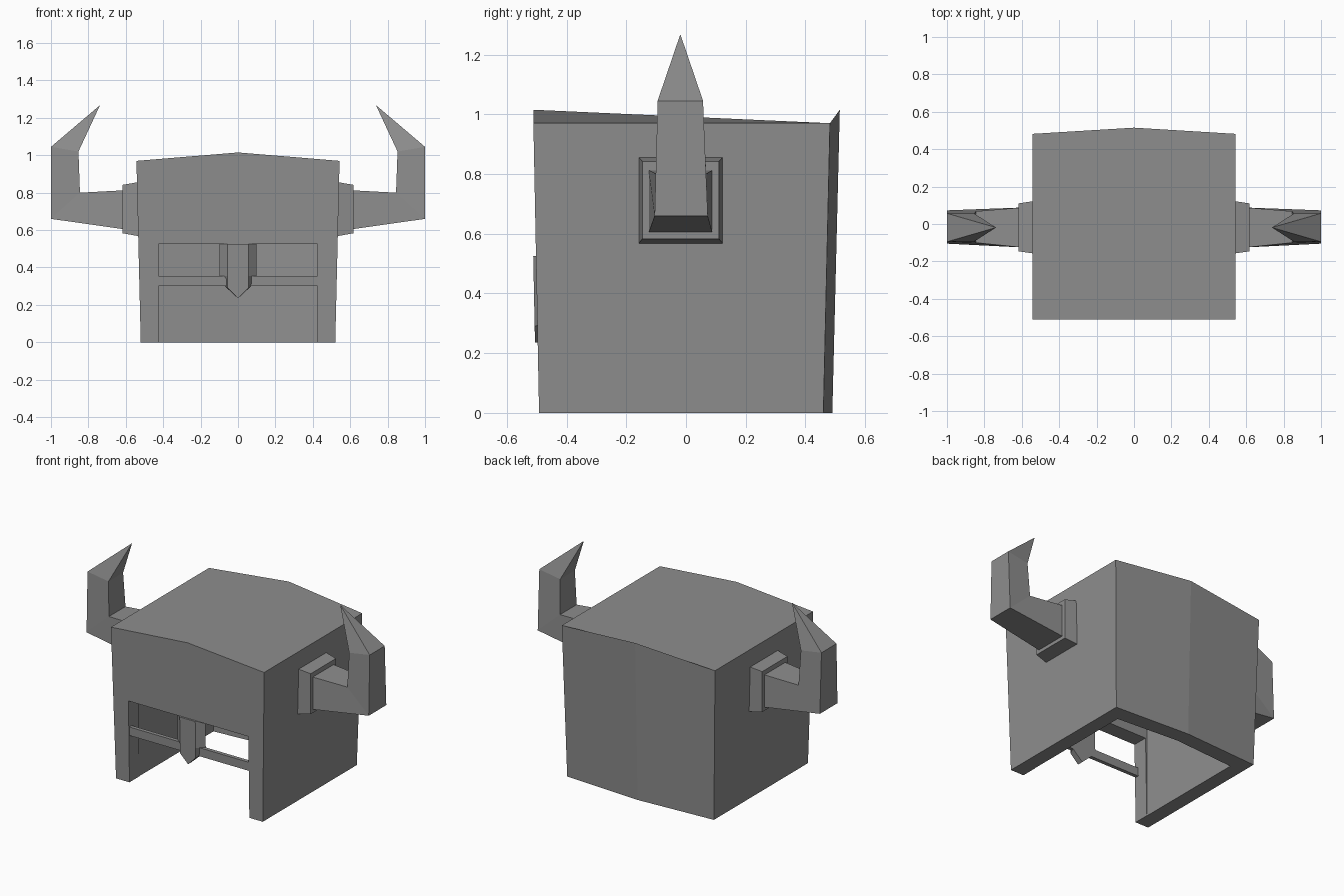
import bpy, bmesh

if "Cube" in bpy.data.objects:
    bpy.data.objects.remove(bpy.data.objects["Cube"], do_unlink=True)

# Single grey metal colour
GREY = (0.27, 0.27, 0.27, 1)
metal = bpy.data.materials.new("grey metal")
metal.use_nodes = True
metal.diffuse_color = GREY
metal.node_tree.nodes["Principled BSDF"].inputs["Base Color"].default_value = GREY


def loft(name, rings):
    """Join equal-length rings of points with quads and cap both ends."""
    bm = bmesh.new()
    loops = [[bm.verts.new(p) for p in ring] for ring in rings]
    for a, b in zip(loops, loops[1:]):
        for i in range(len(a)):
            j = (i + 1) % len(a)
            bm.faces.new((a[i], a[j], b[j], b[i]))
    bm.faces.new(loops[0])
    bm.faces.new(loops[-1])
    bmesh.ops.remove_doubles(bm, verts=bm.verts, dist=0.0001)
    bmesh.ops.recalc_face_normals(bm, faces=bm.faces)
    mesh = bpy.data.meshes.new(name)
    bm.to_mesh(mesh)
    bm.free()
    mesh.materials.append(metal)
    obj = bpy.data.objects.new(name, mesh)
    bpy.context.collection.objects.link(obj)
    return obj


def outline(half, front, side_back, mid_back, side_z, mid_z):
    """Plan of the helmet with a ridge along the middle."""
    return [(-half, front, side_z), (0, front, mid_z), (half, front, side_z),
            (half, side_back, side_z), (0, mid_back, mid_z), (-half, side_back, side_z)]


def rect_x(x, y0, y1, z0, z1):
    return [(x, y0, z0), (x, y1, z0), (x, y1, z1), (x, y0, z1)]


def front_y(z):
    return -0.492 - 0.02 * z


def plate(name, outer, inner, y_front, y_back):
    """Plate following the sloping front, with its own front and back shape."""
    return loft(name, [[(x, front_y(z) + y_front, z) for x, z in outer],
                       [(x, front_y(z) + y_back, z) for x, z in inner]])


def mirrored(points):
    return points + [(-x, z) for x, z in reversed(points) if x > 0]


# Hollow helmet with a wide face opening
helmet = loft("helmet_shell", [
    outline(0.52, -0.492, 0.46, 0.49, 0, 0),
    outline(0.543, -0.511, 0.482, 0.515, 0.97, 1.015)])
hollow = loft("hollow_cutter", [
    outline(0.426, -0.39, 0.36, 0.39, -0.05, -0.05),
    outline(0.443, -0.41, 0.38, 0.415, 0.87, 0.915)])
opening = loft("opening_cutter", [rect_x(x, -0.8, -0.2, -0.1, 0.525)
                                  for x in (-0.425, 0.425)])
for cutter in (hollow, opening):
    cutter.hide_render = True
    mod = helmet.modifiers.new("cut", 'BOOLEAN')
    mod.operation = 'DIFFERENCE'
    mod.solver = 'EXACT'
    mod.object = cutter
    bpy.context.view_layer.objects.active = helmet
    bpy.ops.object.modifier_apply(modifier=mod.name)
    bpy.data.objects.remove(cutter, do_unlink=True)

# Cheek bar under the eyes and pointed nose guard
bar = [(-0.43, 0.3), (0.43, 0.3), (0.43, 0.355), (-0.43, 0.355)]
plate("cheek_bar", bar, bar, 0.006, 0.03)
plate("nose_guard",
      mirrored([(0, 0.235), (0.055, 0.29), (0.055, 0.355), (0.055, 0.525)]),
      mirrored([(0, 0.235), (0.07, 0.3), (0.1, 0.355), (0.1, 0.53)]),
      -0.009, 0.03)

# Horns: square mounts, bent shafts and tapered tips on both sides
for side, s in (("left", 1), ("right", -1)):
    loft(side + "_horn_mount", [rect_x(s * 0.5, -0.163, 0.128, 0.562, 0.862),
                                rect_x(s * 0.617, -0.146, 0.11, 0.583, 0.842)])
    base = rect_x(s * 0.6, -0.125, 0.088, 0.603, 0.813)
    elbow = [(s, -0.105, 0.66), (s, 0.073, 0.66),
             (s * 0.845, 0.068, 0.80), (s * 0.845, -0.1, 0.80)]
    bend = [(s, -0.095, 1.045), (s, 0.057, 1.045),
            (s * 0.853, 0.055, 1.02), (s * 0.853, -0.093, 1.02)]
    tip = [(s * 0.74, -0.019, 1.265)] * 4
    bm_rings = [base, elbow, bend]
    loft(side + "_horn_shaft", bm_rings)
    tip = [(s * (0.74 + dx), -0.019 + dy, 1.265) for dx, dy in
           ((0.001, -0.001), (0.001, 0.001), (-0.001, 0.001), (-0.001, -0.001))]
    loft(side + "_horn_tip", [bend, tip])
